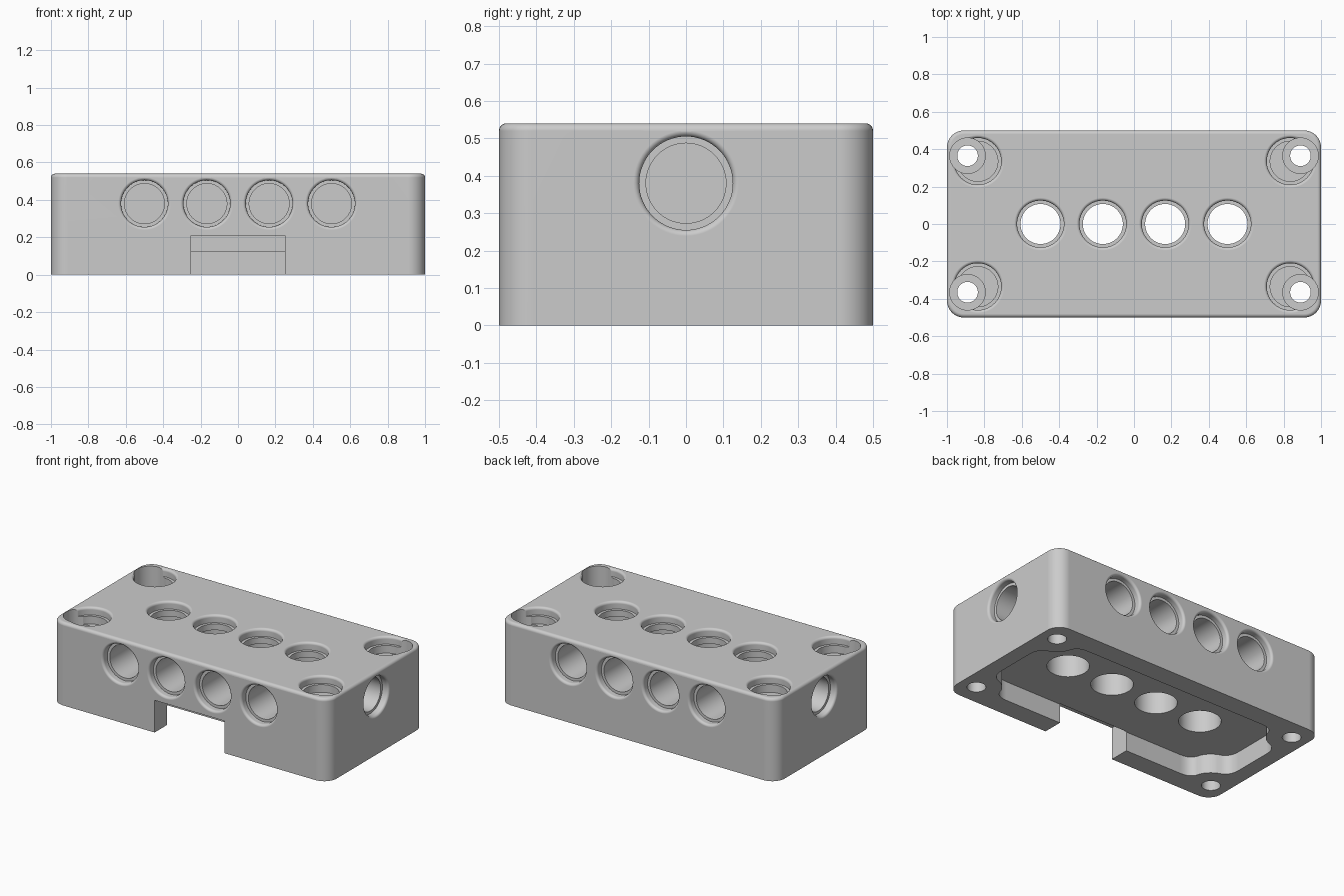
import bpy, bmesh, math
from mathutils import Vector

if "Cube" in bpy.data.objects:
    bpy.data.objects.remove(bpy.data.objects["Cube"])

HEIGHT, HALF_X, HALF_Y = 0.54, 1.0, 0.5
SEGMENTS = 64

grey = bpy.data.materials.new("plain_grey")
grey.use_nodes = True
colour = (0.6, 0.6, 0.6, 1)
grey.diffuse_color = colour
grey.node_tree.nodes["Principled BSDF"].inputs["Base Color"].default_value = colour


def finish(name, bm):
    bmesh.ops.recalc_face_normals(bm, faces=bm.faces)
    mesh = bpy.data.meshes.new(name)
    bm.to_mesh(mesh)
    bm.free()
    mesh.materials.append(grey)
    obj = bpy.data.objects.new(name, mesh)
    bpy.context.collection.objects.link(obj)
    return obj


def block(low, high):
    bm = bmesh.new()
    bmesh.ops.create_cube(bm, size=1)
    low, high = Vector(low), Vector(high)
    for v in bm.verts:
        v.co = (low + high) / 2 + v.co * (high - low)
    return bm


def prism(points, z0, z1):
    bm = bmesh.new()
    face = bm.faces.new([bm.verts.new((x, y, z0)) for x, y in points])
    top = bmesh.ops.extrude_face_region(bm, geom=[face])["geom"]
    for v in top:
        if isinstance(v, bmesh.types.BMVert):
            v.co.z = z1
    return bm


def bore(name, mouth, outward, steps, rounded=True):
    """Stepped round hole; steps are (radius, depth) pairs from the mouth in."""
    first = steps[0][0]
    profile = []
    if rounded:
        lip = 0.016
        profile.append((first + lip, 0.03))
        for i in range(6):
            a = math.pi / 2 * i / 5
            profile.append((first + lip * (1 - math.sin(a)), -lip * (1 - math.cos(a))))
    else:
        profile.append((first, 0.03))
    for i, (radius, depth) in enumerate(steps):
        profile.append((radius, -depth))
        if i + 1 < len(steps):
            profile.append((steps[i + 1][0], -depth))
    turn = Vector((0, 0, 1)).rotation_difference(Vector(outward))
    bm = bmesh.new()
    rings = []
    for r, d in profile:
        ring = []
        for i in range(SEGMENTS):
            a = math.tau * i / SEGMENTS
            ring.append(bm.verts.new(
                Vector(mouth) + turn @ Vector((r * math.cos(a), r * math.sin(a), d))))
        rings.append(ring)
    for a, b in zip(rings, rings[1:]):
        for i in range(SEGMENTS):
            j = (i + 1) % SEGMENTS
            bm.faces.new((a[i], a[j], b[j], b[i]))
    bm.faces.new(rings[0])
    bm.faces.new(rings[-1])
    return finish(name, bm)


def blend(a, b, c, n=6):
    a, b, c = Vector(a), Vector(b), Vector(c)
    return [tuple(a.lerp(b, i / n).lerp(b.lerp(c, i / n), i / n)) for i in range(n + 1)]


# Body with rounded upright corners and a softened top rim
bm = block((-HALF_X, -HALF_Y, 0), (HALF_X, HALF_Y, HEIGHT))
upright = [e for e in bm.edges if abs(e.verts[0].co.z - e.verts[1].co.z) > 0.1]
bmesh.ops.bevel(bm, geom=upright, offset=0.09, segments=10, profile=0.5, affect='EDGES')
rim = [e for e in bm.edges if all(v.co.z > HEIGHT - 0.001 for v in e.verts)]
bmesh.ops.bevel(bm, geom=rim, offset=0.02, segments=5, profile=0.5, affect='EDGES')
body = finish("enclosure_body", bm)

cutters = []

# Underside cavity, wrapping around a screw boss in each corner
screw_x, screw_y, boss = 0.89, 0.365, 0.15
inner_x, inner_y = 0.9, 0.37
arc = [(screw_x + boss * math.cos(math.radians(a)), screw_y + boss * math.sin(math.radians(a)))
       for a in range(245, 204, -8)]
quarter = blend((inner_x, 0.13), (inner_x, 0.21), arc[0])
quarter += arc[1:-1]
quarter += blend(arc[-1], (0.745, inner_y), (0.66, inner_y))
outline = []
for sx, sy in ((1, 1), (-1, 1), (-1, -1), (1, -1)):
    part = [(x * sx, y * sy) for x, y in quarter]
    outline += part if sx * sy > 0 else part[::-1]
cutters.append(finish("cavity_cutter", prism(outline, -0.1, 0.125)))

# Front cable opening
cutters.append(finish("notch_cutter", block((-0.252, -0.7, -0.2), (0.252, -0.365, 0.21))))

# Rows of round holes on the top, front and back
for i in range(4):
    x = -0.5 + i / 3
    cutters.append(bore("top_hole", (x, 0, HEIGHT), (0, 0, 1),
                        [(0.125, 0.05), (0.107, 0.09), (0.124, 0.5)]))
    for s in (-1, 1):
        cutters.append(bore("side_hole", (x, s * HALF_Y, 0.38), (0, s, 0),
                            [(0.125, 0.045), (0.107, 0.3)]))

# End holes, corner recesses and screw holes
for sx in (-1, 1):
    cutters.append(bore("end_hole", (sx * HALF_X, 0, 0.38), (sx, 0, 0),
                        [(0.125, 0.045), (0.107, 0.25)]))
    for sy in (-1, 1):
        cutters.append(bore("corner_recess", (sx * 0.835, sy * 0.335, HEIGHT), (0, 0, 1),
                            [(0.125, 0.05), (0.107, 0.1)]))
        cutters.append(bore("screw_hole", (sx * screw_x, sy * screw_y, HEIGHT), (0, 0, 1),
                            [(0.095, 0.15), (0.055, 0.7)], rounded=False))

# Cut everything out of the body
bpy.context.view_layer.objects.active = body
for cutter in cutters:
    cutter.hide_render = True
    mod = body.modifiers.new("cut", 'BOOLEAN')
    mod.operation = 'DIFFERENCE'
    mod.solver = 'EXACT'
    mod.object = cutter
    bpy.ops.object.modifier_apply(modifier=mod.name)
    bpy.data.objects.remove(cutter)

# Smooth rounded walls, crisp edges, flat broad faces
bpy.ops.object.select_all(action='DESELECT')
body.select_set(True)
bpy.ops.object.shade_smooth_by_angle(angle=math.radians(30))
weighted = body.modifiers.new("even_normals", 'WEIGHTED_NORMAL')
weighted.keep_sharp = True
